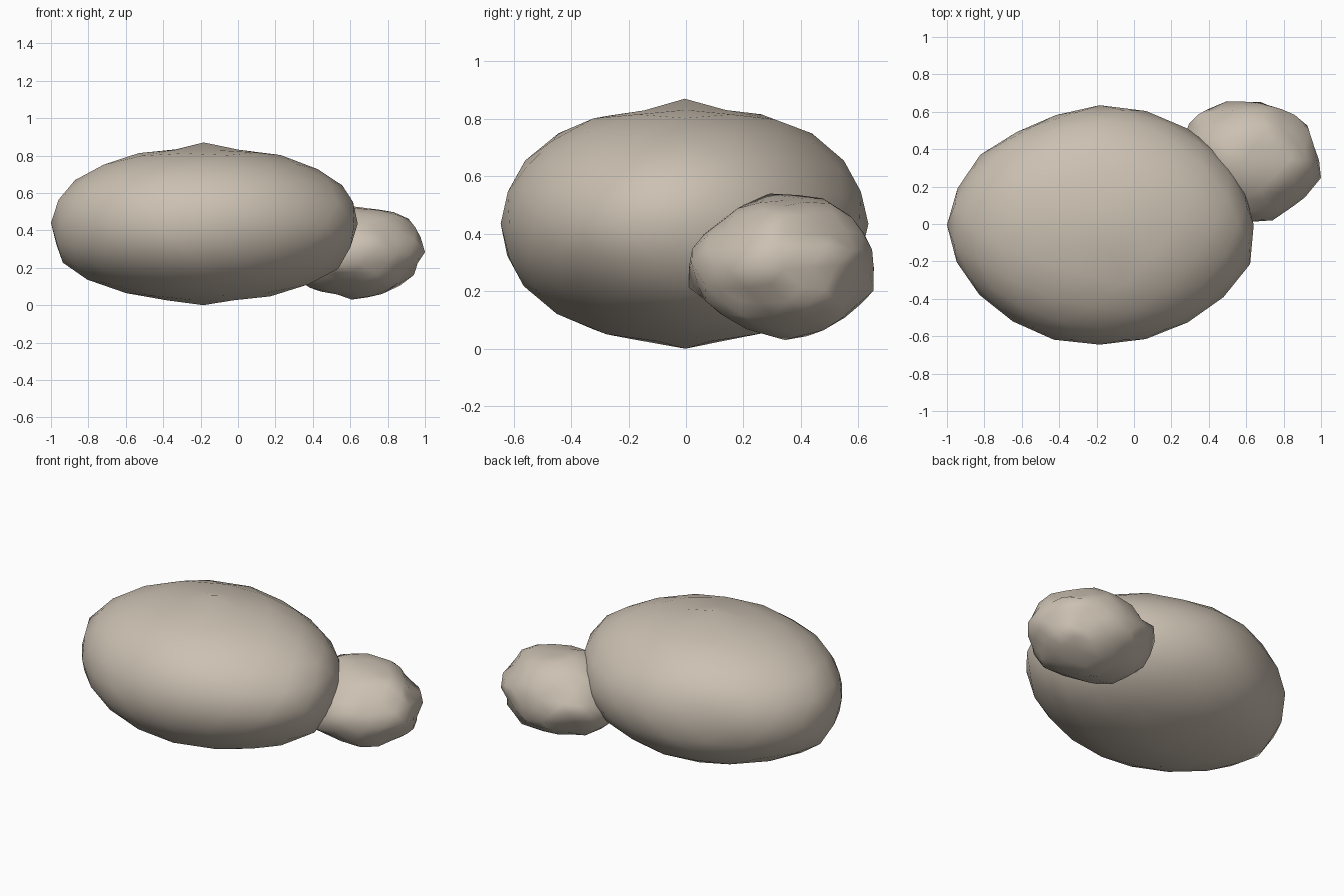
import bpy
import bmesh
from mathutils import Vector, noise

old = bpy.data.objects.get("Cube")
if old:
    bpy.data.objects.remove(old, do_unlink=True)

stone = bpy.data.materials.new("warm grey stone")
stone.use_nodes = True
stone.diffuse_color = (0.6, 0.53, 0.445, 1)
stone.node_tree.nodes["Principled BSDF"].inputs["Base Color"].default_value = (0.6, 0.53, 0.445, 1)
stone.node_tree.nodes["Principled BSDF"].inputs["Roughness"].default_value = 0.9


def rock(name, low, high, detail, bump, size, pushes):
    """Icosphere with broad pushes and fine bumps, sized to the box low-high."""
    bm = bmesh.new()
    bmesh.ops.create_icosphere(bm, subdivisions=detail, radius=1)
    for v in bm.verts:
        unit = v.co.normalized()
        swell = sum(amount * max(0, unit.dot(Vector(way).normalized())) ** focus
                    for way, amount, focus in pushes)
        coarse = noise.noise_vector(unit * size + Vector((3, 1, 7)))
        fine = noise.noise_vector(unit * size * 2 + Vector((5, 2, 4)))
        v.co = unit * (1 + swell) + bump * (coarse + fine * 0.5)
    for axis in range(3):
        values = [v.co[axis] for v in bm.verts]
        start, span = min(values), max(values) - min(values)
        for v in bm.verts:
            t = (v.co[axis] - start) / span
            v.co[axis] = low[axis] + t * (high[axis] - low[axis])
    mesh = bpy.data.meshes.new(name)
    bm.to_mesh(mesh)
    bm.free()
    mesh.materials.append(stone)
    mesh.polygons.foreach_set("use_smooth", [True] * len(mesh.polygons))
    obj = bpy.data.objects.new(name, mesh)
    bpy.context.collection.objects.link(obj)


# Smooth boulder: peaked top and underside, fuller low ends, flatter back right
rock("large_boulder", (-1, -0.645, 0), (0.64, 0.635, 0.87), 3, 0.015, 1.5, [
    ((0, 0, 1), -0.1, 12), ((0, 0, 1), 0.1, 80),
    ((0, 0, -1), -0.05, 12), ((0, 0, -1), 0.05, 80),
    ((-0.9, 0, -0.45), 0.06, 16),
    ((-0.95, 0, 0.25), 0.03, 30),
    ((0.9, 0, 0.4), 0.04, 20),
    ((0.8, 0, -0.6), 0.05, 16),
    ((0.95, -0.3, 0), 0.05, 20),
    ((-0.5, 0.85, 0), -0.05, 16),
    ((0.3, 0.75, 0.6), -0.03, 16),
])

# Craggy stone tucked against its back left side, with a low inner spur
rock("small_stone", (0.25, 0.01, 0.03), (1, 0.655, 0.54), 3, 0.11, 2.2, [
    ((-0.1, -1, -0.1), 0.08, 20),
    ((1, -0.4, -0.1), 0.07, 30),
    ((0.75, 0, 0.65), 0.09, 20),
    ((-0.8, 0.75, 0), 0.08, 16),
    ((0.3, -0.75, -0.65), 0.08, 16),
])
